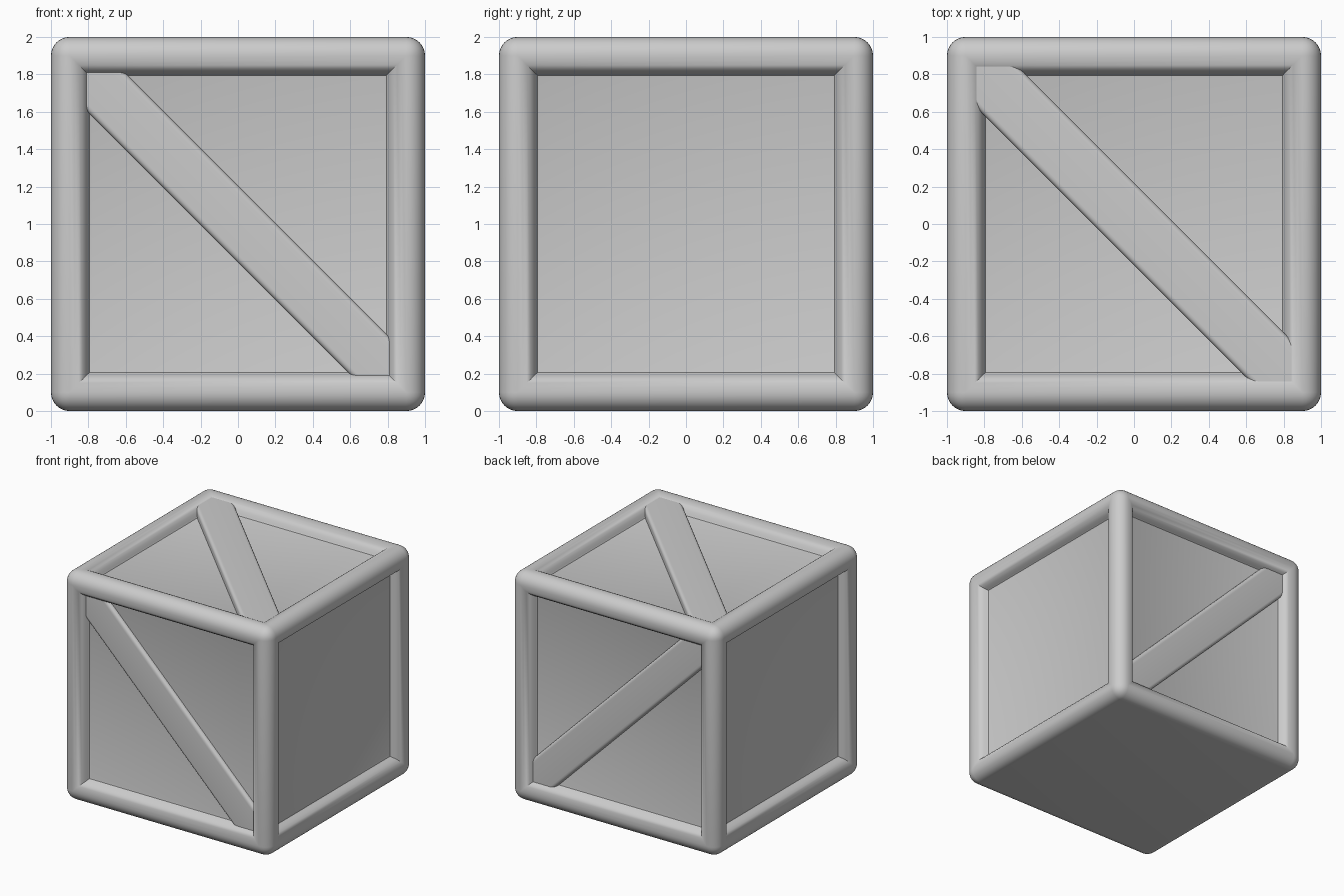
import bpy, bmesh
from math import sin, cos, radians
from mathutils import Matrix

if "Cube" in bpy.data.objects:
    bpy.data.objects.remove(bpy.data.objects["Cube"])


def finish(name, bm, angle=35):
    bmesh.ops.recalc_face_normals(bm, faces=bm.faces)
    me = bpy.data.meshes.new(name)
    bm.to_mesh(me)
    bm.free()
    ob = bpy.data.objects.new(name, me)
    bpy.context.collection.objects.link(ob)
    bpy.ops.object.select_all(action='DESELECT')
    bpy.context.view_layer.objects.active = ob
    ob.select_set(True)
    bpy.ops.object.shade_smooth_by_angle(angle=radians(angle))
    return ob


UP = Matrix.Translation((0, 0, 1))
R = 0.1  # radius of the rounded frame

# Crate body: rounded cube, sunk panels on every face but the bottom
bm = bmesh.new()
bmesh.ops.create_cube(bm, size=2)
bmesh.ops.bevel(bm, geom=bm.edges[:], offset=R, segments=8, profile=0.5,
                affect='EDGES')
bm.normal_update()
panels = [f for f in bm.faces if f.calc_area() > 1 and f.normal.z > -0.5]
# rim profile as (inset, depth): quarter round, then a small fillet
rim = [(R * sin(radians(t)), R * (1 - cos(radians(t)))) for t in range(0, 76, 15)]
rim += [(0.105, 0.087), (0.12, 0.092)]
for (a, da), (b, db) in zip(rim, rim[1:]):
    bmesh.ops.inset_individual(bm, faces=panels, thickness=b - a,
                               depth=da - db, use_even_offset=True)
bm.transform(UP)
finish("crate_body", bm)


# Diagonal braces: clipped strips with softened outer edges
def brace(name, height, c, turn, e=0.88):
    bm = bmesh.new()
    pts = [(-e, e), (-e, e - c), (e - c, -e), (e, -e), (e, c - e), (c - e, e)]
    face = bm.faces.new([bm.verts.new((x, y, 0.86)) for x, y in pts])
    ext = bmesh.ops.extrude_face_region(bm, geom=[face], use_keep_orig=True)
    top = [v for v in ext["geom"] if isinstance(v, bmesh.types.BMVert)]
    for v in top:
        v.co.z = height
    long_edges = [ed for ed in bm.edges
                  if all(v in top for v in ed.verts) and ed.calc_length() > 1]
    bmesh.ops.bevel(bm, geom=long_edges, offset=0.03, segments=4, profile=0.5,
                    affect='EDGES')
    bm.transform(UP @ turn)
    finish(name, bm)


def rot(deg, axis):
    return Matrix.Rotation(radians(deg), 4, axis)


brace("top_brace", 0.98, 0.22, Matrix.Identity(4))
brace("front_brace", 0.943, 0.205, rot(90, 'X'))
brace("back_brace", 0.95, 0.205, rot(-90, 'X') @ rot(90, 'Z'))
